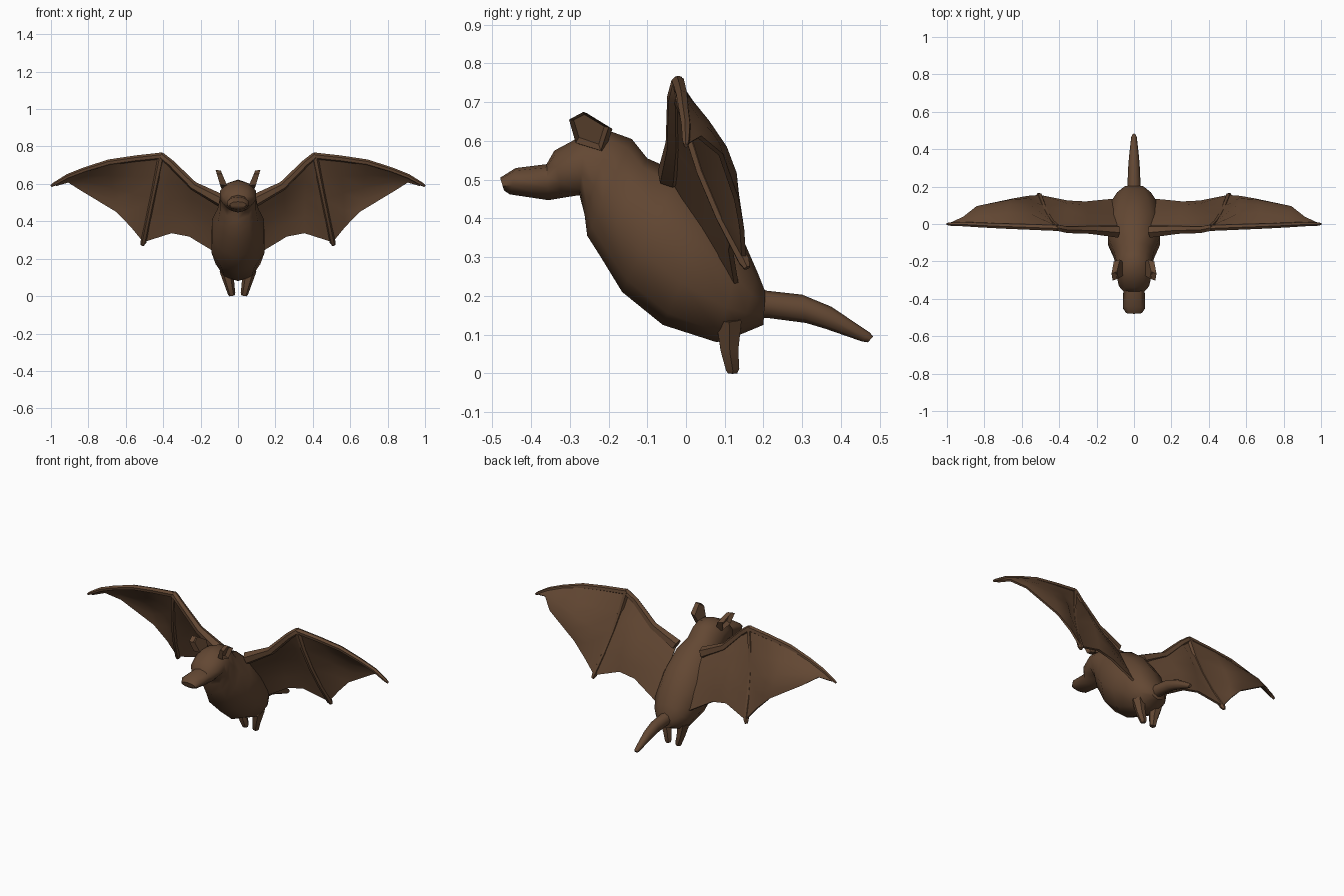
import bpy
import bmesh
import math
from mathutils import Vector

cube = bpy.data.objects.get("Cube")
if cube:
    bpy.data.objects.remove(cube)

fur = bpy.data.materials.new("brown_fur")
fur.use_nodes = True
brown = (0.125, 0.064, 0.033, 1)
fur.diffuse_color = brown
bsdf = next(n for n in fur.node_tree.nodes if n.type == "BSDF_PRINCIPLED")
bsdf.inputs["Base Color"].default_value = brown
bsdf.inputs["Roughness"].default_value = 0.8


def finish(name, bm, thickness=0, angle=50):
    """Turn a bmesh into a smooth shaded object."""
    bmesh.ops.recalc_face_normals(bm, faces=bm.faces)
    mesh = bpy.data.meshes.new(name)
    bm.to_mesh(mesh)
    bm.free()
    mesh.materials.append(fur)
    ob = bpy.data.objects.new(name, mesh)
    bpy.context.collection.objects.link(ob)
    bpy.ops.object.select_all(action="DESELECT")
    ob.select_set(True)
    bpy.context.view_layer.objects.active = ob
    if thickness:
        mod = ob.modifiers.new("thickness", "SOLIDIFY")
        mod.thickness = thickness
        mod.offset = 0
        bpy.ops.object.modifier_apply(modifier=mod.name)
    bpy.ops.object.shade_smooth_by_angle(angle=math.radians(angle))
    return ob


def skin(name, rings):
    """Join rings of points into a closed skin."""
    bm = bmesh.new()
    loops = [[bm.verts.new(p) for p in ring] for ring in rings]
    n = len(loops[0])
    for a, b in zip(loops, loops[1:]):
        for i in range(n):
            j = (i + 1) % n
            bm.faces.new((a[i], a[j], b[j], b[i]))
    bm.faces.new(loops[0])
    bm.faces.new(loops[-1])
    return finish(name, bm)


def loft(name, sections, sides=10):
    """Sections are (top y, top z, bottom y, bottom z, half width)."""
    rings = []
    for ty, tz, by, bz, w in sections:
        top, bot = Vector((0, ty, tz)), Vector((0, by, bz))
        mid, up = (top + bot) / 2, (top - bot) / 2
        angles = [math.tau * i / sides for i in range(sides)]
        rings.append([mid + up * math.cos(a) + Vector((w * math.sin(a), 0, 0))
                      for a in angles])
    return skin(name, rings)


def tube(name, points, radii, sides=6):
    pts = [Vector(p) for p in points]
    rings = []
    for i, p in enumerate(pts):
        d = (pts[min(i + 1, len(pts) - 1)] - pts[max(i - 1, 0)]).normalized()
        u = d.cross(Vector((0, 1, 0.2))).normalized()
        v = d.cross(u)
        angles = [math.tau * k / sides for k in range(sides)]
        rings.append([p + (u * math.cos(a) + v * math.sin(a)) * radii[i]
                      for a in angles])
    return skin(name, rings)


# Head and body, from nose to rump
loft("head_and_body", [
    (-0.48, 0.505, -0.47, 0.472, 0.045),
    (-0.44, 0.53, -0.455, 0.462, 0.063),
    (-0.36, 0.54, -0.355, 0.447, 0.06),
    (-0.34, 0.575, -0.32, 0.453, 0.085),
    (-0.26, 0.618, -0.275, 0.46, 0.1),
    (-0.19, 0.623, -0.262, 0.41, 0.1),
    (-0.14, 0.605, -0.255, 0.355, 0.103),
    (-0.10, 0.555, -0.22, 0.3, 0.115),
    (-0.02, 0.52, -0.165, 0.21, 0.145),
    (0.08, 0.44, -0.06, 0.125, 0.15),
    (0.15, 0.34, 0.08, 0.08, 0.125),
    (0.185, 0.26, 0.14, 0.1, 0.095),
    (0.205, 0.21, 0.2, 0.125, 0.05)])

# Tail
loft("tail", [
    (0.17, 0.225, 0.17, 0.14, 0.04),
    (0.21, 0.213, 0.21, 0.143, 0.035),
    (0.30, 0.203, 0.31, 0.13, 0.031),
    (0.375, 0.172, 0.36, 0.115, 0.026),
    (0.475, 0.105, 0.455, 0.082, 0.015),
    (0.483, 0.095, 0.47, 0.08, 0.009)], sides=8)

# Wing columns: leading point, trailing point, backward bulge
WING = [
    ((0.09, -0.04, 0.51), (0.11, 0.13, 0.23), 0.0),
    ((0.24, -0.03, 0.59), (0.26, 0.115, 0.32), 0.025),
    ((0.36, -0.03, 0.71), (0.355, 0.12, 0.338), 0.03),
    ((0.41, -0.02, 0.75), (0.505, 0.15, 0.29), -0.025),
    ((0.55, -0.015, 0.735), (0.57, 0.145, 0.37), 0.035),
    ((0.69, -0.01, 0.715), (0.65, 0.13, 0.45), 0.04),
    ((0.82, -0.005, 0.675), (0.84, 0.09, 0.565), 0.02),
    ((0.91, 0, 0.64), (0.91, 0.035, 0.61), 0.0),
    ((0.98, 0, 0.6), (0.975, 0.005, 0.592), 0.0)]
ROWS = 4


def wing_point(column, t):
    lead, trail, bulge = column
    p = Vector(lead).lerp(Vector(trail), t)
    p.y += bulge * 4 * t * (1 - t)
    return p


for side, s in (("left", 1), ("right", -1)):
    def flip(p):
        return Vector((p[0] * s, p[1], p[2]))

    # Wing membrane
    bm = bmesh.new()
    grid = [[bm.verts.new(flip(wing_point(c, r / ROWS))) for r in range(ROWS + 1)]
            for c in WING]
    for a, b in zip(grid, grid[1:]):
        for r in range(ROWS):
            bm.faces.new((a[r], a[r + 1], b[r + 1], b[r]))
    finish(side + "_wing_membrane", bm, thickness=0.012)

    # Arm, leading edge and finger bones
    tube(side + "_arm", [flip(c[0]) for c in WING[:4]] + [flip((0.415, -0.02, 0.765))],
         [0.035, 0.024, 0.02, 0.019, 0.009])
    tube(side + "_wing_edge", [flip(c[0]) for c in WING[3:]] + [flip((1, 0, 0.588))],
         [0.018, 0.017, 0.016, 0.014, 0.013, 0.01, 0.006])
    tube(side + "_finger",
         [flip(wing_point(WING[3], r / ROWS)) for r in range(ROWS + 1)]
         + [flip((0.512, 0.158, 0.272))],
         [0.018, 0.015, 0.014, 0.014, 0.016, 0.009])

    # Cupped ear
    outline = [(-0.22, 0.575), (-0.285, 0.595), (-0.302, 0.655),
               (-0.265, 0.675), (-0.2, 0.635)]
    bm = bmesh.new()
    outer = [bm.verts.new(flip((0.09 + (z - 0.575) * 0.3, y, z))) for y, z in outline]
    inner = [bm.verts.new(flip((0.05 + (z - 0.575) * 0.42, y + 0.01, z - 0.004)))
             for y, z in outline]
    for i in range(5):
        j = (i + 1) % 5
        bm.faces.new((outer[i], outer[j], inner[j], inner[i]))
    bm.faces.new(inner)
    cup = bm.faces.new(outer)
    bmesh.ops.recalc_face_normals(bm, faces=bm.faces)
    bmesh.ops.inset_region(bm, faces=[cup], thickness=0.012, depth=-0.022)
    finish(side + "_ear", bm, angle=35)

    # Leg
    tube(side + "_leg",
         [flip((0.062, 0.11, 0.14)), flip((0.045, 0.112, 0.06)),
          flip((0.034, 0.12, 0.012)), flip((0.032, 0.12, 0.001))],
         [0.038, 0.026, 0.02, 0.014])
